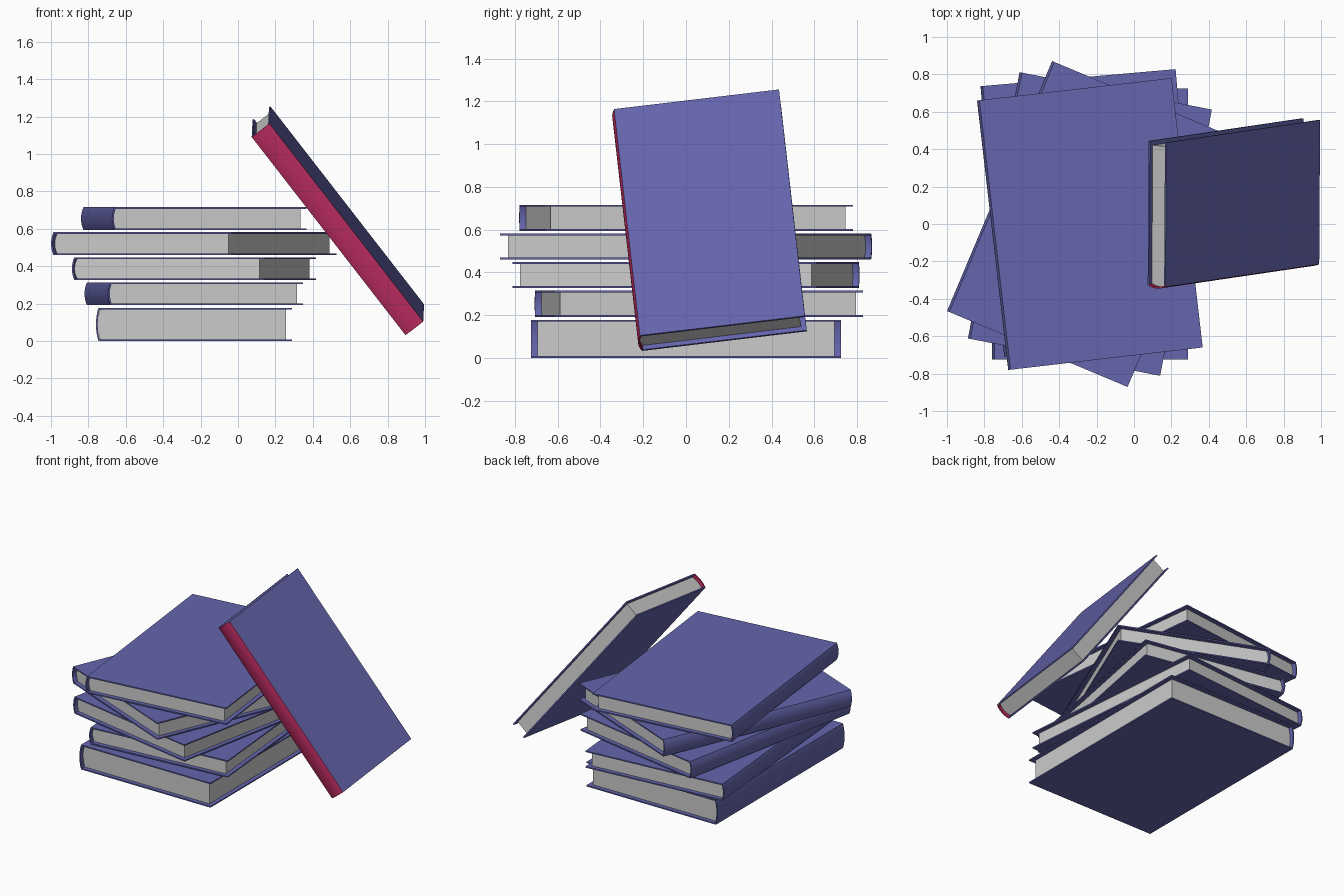
import bpy, bmesh, math
from mathutils import Matrix, Vector

if "Cube" in bpy.data.objects:
    bpy.data.objects.remove(bpy.data.objects["Cube"])


def material(name, rgb):
    m = bpy.data.materials.new(name)
    m.diffuse_color = (*rgb, 1)
    m.use_nodes = True
    m.node_tree.nodes["Principled BSDF"].inputs["Base Color"].default_value = m.diffuse_color
    return m


BLUE = material("blue_cloth", (0.13, 0.13, 0.42))
RED = material("red_cloth", (0.5, 0.025, 0.12))


def extrude(name, profile, depth, matrix, mat=None):
    """Extrude an XZ profile symmetrically along Y."""
    bm = bmesh.new()
    face = bm.faces.new([bm.verts.new((x, -depth / 2, z)) for x, z in profile])
    new = bmesh.ops.extrude_face_region(bm, geom=[face])["geom"]
    bmesh.ops.translate(bm, vec=(0, depth, 0),
                        verts=[v for v in new if isinstance(v, bmesh.types.BMVert)])
    bmesh.ops.recalc_face_normals(bm, faces=bm.faces)
    bm.transform(matrix)
    me = bpy.data.meshes.new(name)
    bm.to_mesh(me)
    bm.free()
    ob = bpy.data.objects.new(name, me)
    bpy.context.collection.objects.link(ob)
    if mat:
        me.materials.append(mat)
    return ob


def rect(x0, x1, z0, z1):
    return [(x0, z0), (x1, z0), (x1, z1), (x0, z1)]


def book(name, w, h, t, matrix, spine_mat=BLUE, c=0.009, inset=0.03, bulge=0.013):
    """Spine on -X, fore edge on +X, boards facing +Z and -Z."""
    left, right = -w / 2 + bulge, w / 2

    def arc(x, half):
        return [(x - bulge * (1 - (i / 4) ** 2), half * i / 4) for i in range(-4, 5)]

    # boards
    extrude(name + "_lower_board", rect(left, right, -t / 2, -t / 2 + c), h, matrix, BLUE)
    extrude(name + "_upper_board", rect(left, right, t / 2 - c, t / 2), h, matrix, BLUE)
    # rounded spine
    outer, inner = arc(left, t / 2), arc(left + c, t / 2)
    extrude(name + "_spine", outer + inner[::-1], h, matrix, spine_mat)
    # page block
    half = t / 2 - c
    pages = arc(left + c, half) + [(right - inset, half), (right - inset, -half)]
    extrude(name + "_pages", pages, h - 2 * inset, matrix)


# stacked books: y offset, z centre, thickness, turn in degrees
stack = [(0.0, 0.089, 0.178, 0), (0.06, 0.253, 0.122, 5), (0.0, 0.387, 0.122, -11),
         (0.0, 0.521, 0.122, -22.8), (0.0, 0.655, 0.122, 6.6)]
for i, (y, z, t, deg) in enumerate(stack, 1):
    m = Matrix.Translation((-0.236, y, z)) @ Matrix.Rotation(math.radians(deg), 4, 'Z')
    book(f"stacked_book_{i}", 1.047, 1.45, t, m)

# leaning book, propped against the stack
up = Vector((-0.611, -0.09, 0.787)).normalized()
out = Vector((0.006, 0.993, 0.118)).cross(up).normalized()
across = up.cross(out)
basis = Matrix((across, up, out)).transposed().to_4x4()
book("leaning_book", 0.79, 1.346, 0.12,
     Matrix.Translation((0.534, 0.108, 0.643)) @ basis, RED, inset=0.025)
